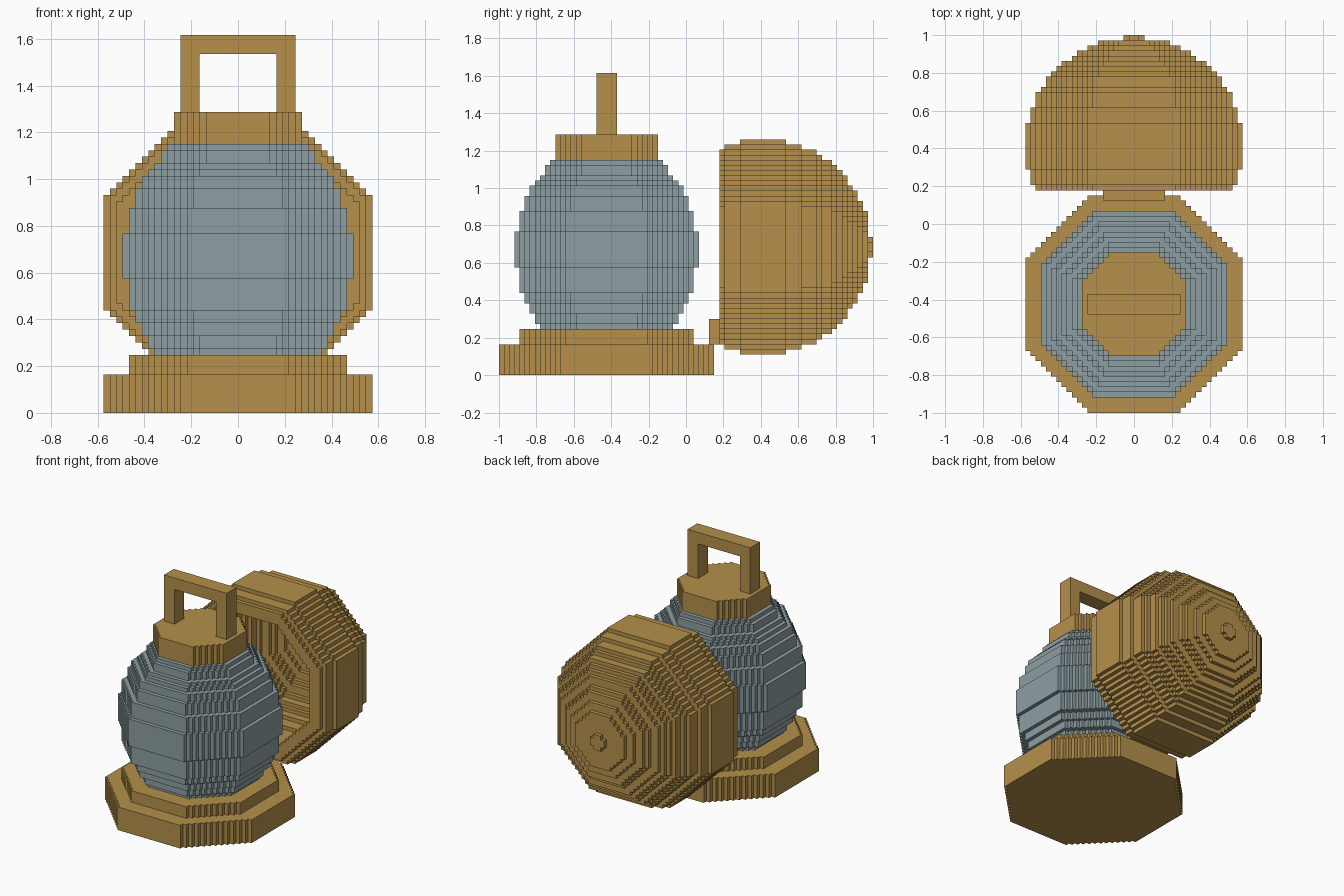
import bpy, bmesh, math
from mathutils import Vector

if "Cube" in bpy.data.objects:
    bpy.data.objects.remove(bpy.data.objects["Cube"])

U = 2 / 73                      # edge of one block
LAMP_Y, BOWL_Y, BOWL_Z = 21, 51.6, 25   # centres in blocks
OFFSET = Vector((0, -36.5, 0))


def material(name, colour):
    m = bpy.data.materials.new(name)
    m.diffuse_color = (*colour, 1)
    m.use_nodes = True
    m.node_tree.nodes["Principled BSDF"].inputs["Base Color"].default_value = m.diffuse_color
    return m


brass = material("brass", (0.46, 0.28, 0.07))
glass = material("smoky_glass", (0.27, 0.345, 0.37))


def octagon(r):
    """Block coordinates (i, j) filling an octagon of apothem r around the origin."""
    return [(i, j) for i in range(-r, r) for j in range(-r, r)
            if abs(i + .5) + abs(j + .5) <= r * math.sqrt(2)]


def stack(layers):
    """Octagonal layers {z: radius} around the upright lamp axis."""
    return {(i, j + LAMP_Y, z) for z, r in layers.items() for i, j in octagon(r)}


def box(x0, x1, y0, y1, z0, z1):
    return {(x, y, z) for x in range(x0, x1) for y in range(y0, y1) for z in range(z0, z1)}


def dome(radius, y0, y1):
    """Octagonal dome around a horizontal axis."""
    cells = set()
    for y in range(y0, y1):
        r = round(math.sqrt(max(0, radius ** 2 - (y + .5 - BOWL_Y) ** 2)))
        cells |= {(i, y, j + BOWL_Z) for i, j in octagon(r)}
    return cells


def build(name, cells, mat):
    """Skin the outside of a set of blocks and merge flat areas."""
    bm = bmesh.new()
    verts = {}

    def vert(p):
        if p not in verts:
            verts[p] = bm.verts.new((Vector(p) + OFFSET) * U)
        return verts[p]

    for c in cells:
        for axis in range(3):
            b, d = (axis + 1) % 3, (axis + 2) % 3
            for side in (0, 1):
                n = list(c)
                n[axis] += 2 * side - 1
                if tuple(n) in cells:
                    continue
                quad = []
                for db, dd in ((0, 0), (1, 0), (1, 1), (0, 1)):
                    p = list(c)
                    p[axis] += side
                    p[b] += db
                    p[d] += dd
                    quad.append(vert(tuple(p)))
                bm.faces.new(quad if side else quad[::-1])
    bmesh.ops.dissolve_limit(bm, angle_limit=0.01, verts=bm.verts, edges=bm.edges)
    mesh = bpy.data.meshes.new(name)
    bm.to_mesh(mesh)
    bm.free()
    mesh.materials.append(mat)
    obj = bpy.data.objects.new(name, mesh)
    bpy.context.collection.objects.link(obj)


# Two-tier base
build("base", stack({z: 21 if z < 6 else 17 for z in range(9)}), brass)

# Bulging glass: (first layer, radius)
steps = [(9, 13), (10, 14), (12, 15), (14, 16), (16, 17), (21, 18), (28, 17),
         (32, 16), (35, 15), (37, 14), (38, 13), (39, 12), (41, 11)]
profile = {z: [r for s, r in steps if s <= z][-1] for z in range(9, 42)}
build("glass_globe", stack(profile), glass)

# Cap and square handle
build("cap", stack({z: 10 for z in range(42, 47)}), brass)
build("handle", box(-9, 9, 19, 23, 47, 59) - box(-6, 6, 19, 23, 47, 56), brass)

# Hollow hinged cover behind the lamp
build("cover", dome(21, 43, 73) - dome(18, 43, 70), brass)
build("hinge", box(-6, 6, 41, 43, 6, 11), brass)
